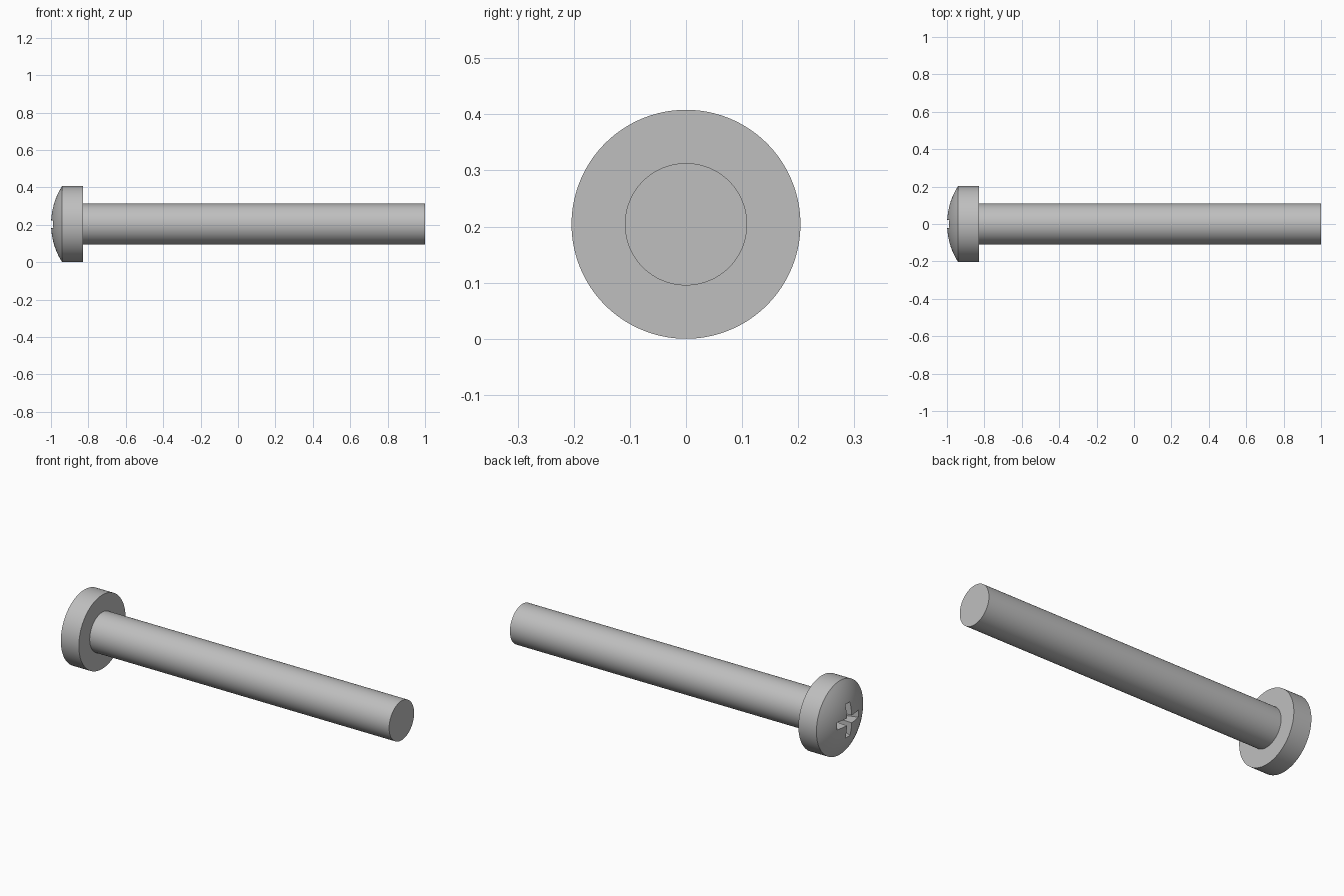
import bpy
import bmesh
from math import asin, cos, sin, pi, radians
from mathutils import Matrix

if "Cube" in bpy.data.objects:
    bpy.data.objects.remove(bpy.data.objects["Cube"], do_unlink=True)

HEAD_R, SHAFT_R = 0.204, 0.109
AXIS_Z = HEAD_R
TIP, RIM, NECK, END = -1.0, -0.94, -0.83, 1.0
SEGMENTS = 128

steel = bpy.data.materials.new("light grey steel")
steel.use_nodes = True
steel.diffuse_color = (0.52, 0.52, 0.52, 1)
steel.node_tree.nodes["Principled BSDF"].inputs["Base Color"].default_value = (0.52, 0.52, 0.52, 1)


def finish(name, bm):
    """Turn a bmesh into a steel object lying on the screw axis."""
    bmesh.ops.recalc_face_normals(bm, faces=bm.faces)
    bm.transform(Matrix.Translation((0, 0, AXIS_Z)))
    mesh = bpy.data.meshes.new(name)
    bm.to_mesh(mesh)
    bm.free()
    mesh.materials.append(steel)
    obj = bpy.data.objects.new(name, mesh)
    bpy.context.collection.objects.link(obj)
    return obj


def select(obj):
    bpy.ops.object.select_all(action='DESELECT')
    obj.select_set(True)
    bpy.context.view_layer.objects.active = obj


def lathe(name, profile):
    """Revolve (x, radius) points around the x axis."""
    bm = bmesh.new()
    verts = [bm.verts.new((x, 0, r)) for x, r in profile]
    edges = [bm.edges.new(pair) for pair in zip(verts, verts[1:])]
    bmesh.ops.spin(bm, geom=verts + edges, cent=(0, 0, 0), axis=(1, 0, 0),
                   angle=2 * pi, steps=SEGMENTS, use_merge=True)
    bmesh.ops.remove_doubles(bm, verts=bm.verts, dist=1e-5)
    return finish(name, bm)


def wing_cutter(turn):
    """Flat wedge that narrows towards the bottom of the recess."""
    bm = bmesh.new()
    bmesh.ops.create_cube(bm, size=1)
    for v in bm.verts:
        outer = v.co.x < 0
        v.co.x = TIP - 0.02 if outer else TIP + 0.1
        v.co.y *= 0.21 if outer else 0.12
        v.co.z *= 0.042 if outer else 0.036
    bm.transform(Matrix.Rotation(turn, 4, 'X'))
    cutter = finish("recess_cutter", bm)
    cutter.hide_render = True
    return cutter


# Domed pan head: spherical cap, straight rim, flat underside
rise = RIM - TIP
dome_r = (HEAD_R ** 2 + rise ** 2) / (2 * rise)
sweep = asin(HEAD_R / dome_r)
dome = [(TIP + dome_r * (1 - cos(sweep * i / 12)), dome_r * sin(sweep * i / 12))
        for i in range(13)]
head = lathe("screw_head", dome + [(NECK, HEAD_R), (NECK, 0)])

# Cross recess
for turn in (0, pi / 2):
    cutter = wing_cutter(turn)
    select(head)
    cut = head.modifiers.new("recess", 'BOOLEAN')
    cut.operation = 'DIFFERENCE'
    cut.solver = 'EXACT'
    cut.object = cutter
    bpy.ops.object.modifier_apply(modifier=cut.name)
    bpy.data.objects.remove(cutter, do_unlink=True)

# Plain cylindrical shaft with a flat end
shaft = lathe("screw_shaft", [(NECK, SHAFT_R), (END, SHAFT_R), (END, 0)])

for part in (head, shaft):
    select(part)
    bpy.ops.object.shade_smooth_by_angle(angle=radians(30))
